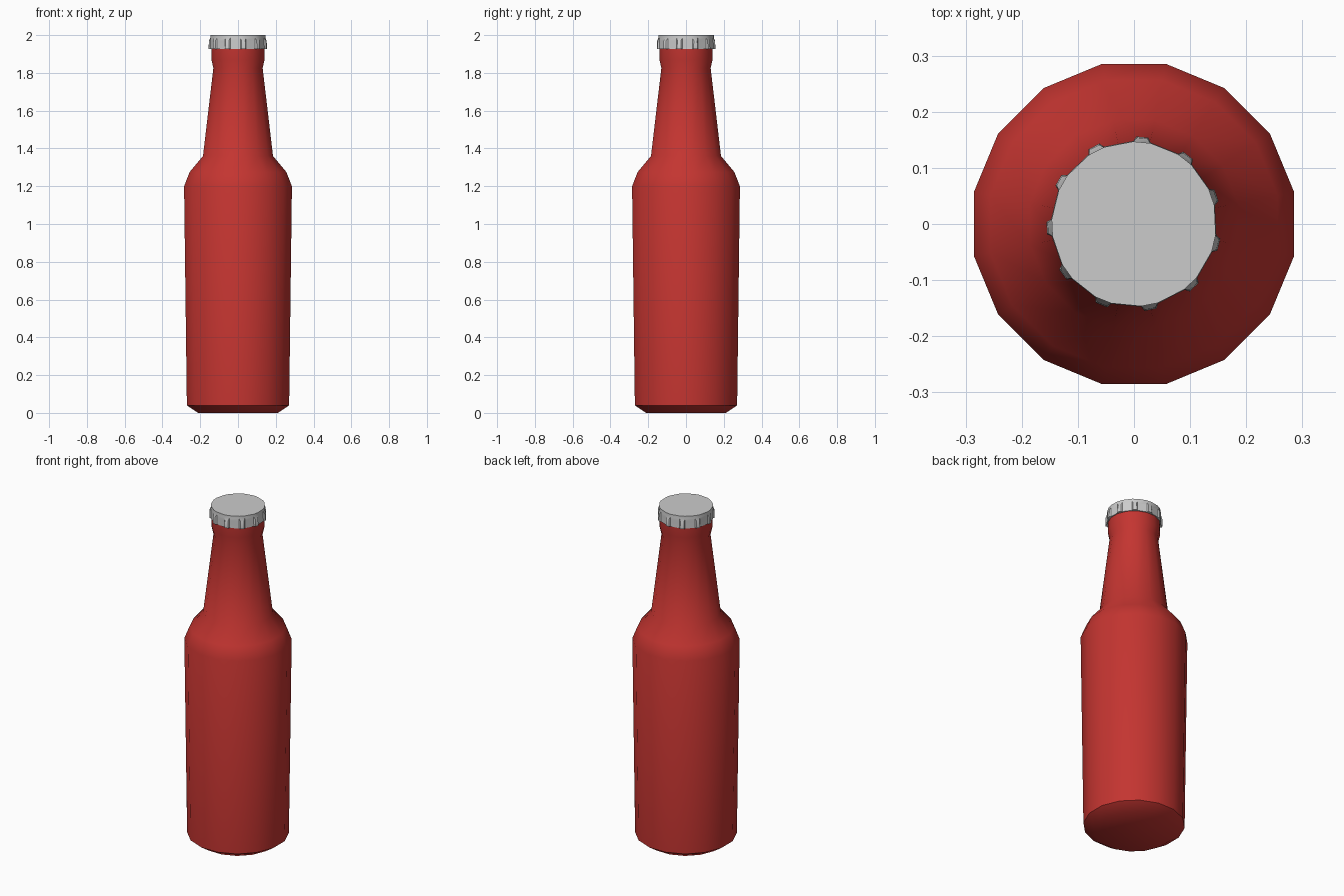
import bpy, bmesh
from math import cos, sin, pi, radians

if "Cube" in bpy.data.objects:
    bpy.data.objects.remove(bpy.data.objects["Cube"])


def skin(name, rings, smooth_angle, color=None, cap_bottom=True):
    """Join equal-sized rings of points into a closed object."""
    bm = bmesh.new()
    loops = [[bm.verts.new(p) for p in ring] for ring in rings]
    n = len(loops[0])
    for a, b in zip(loops, loops[1:]):
        for i in range(n):
            j = (i + 1) % n
            bm.faces.new((a[i], a[j], b[j], b[i]))
    if cap_bottom:
        bm.faces.new(loops[0][::-1])
    bm.faces.new(loops[-1])
    bmesh.ops.remove_doubles(bm, verts=bm.verts, dist=0.0005)
    mesh = bpy.data.meshes.new(name)
    bm.to_mesh(mesh)
    bm.free()
    obj = bpy.data.objects.new(name, mesh)
    bpy.context.collection.objects.link(obj)
    if color:
        mat = bpy.data.materials.new(name + "_material")
        mat.diffuse_color = color
        mat.use_nodes = True
        mat.node_tree.nodes["Principled BSDF"].inputs["Base Color"].default_value = mat.diffuse_color
        mesh.materials.append(mat)
    bpy.ops.object.select_all(action='DESELECT')
    obj.select_set(True)
    bpy.context.view_layer.objects.active = obj
    bpy.ops.object.shade_smooth_by_angle(angle=radians(smooth_angle))
    return obj


# Bottle: 16-sided lathe, corners offset by half a step
SIDES = 16
profile = [(0.215, 0.0), (0.276, 0.04), (0.291, 1.2), (0.261, 1.275),
           (0.189, 1.36), (0.133, 1.825), (0.143, 1.87), (0.142, 1.96)]
angles = [(i + 0.5) * 2 * pi / SIDES for i in range(SIDES)]
skin("bottle", [[(r * cos(a), r * sin(a), z) for a in angles] for r, z in profile],
     50, (0.55, 0.035, 0.03, 1))

# Crown cap: 11 narrow flutes flaring out towards the rim
FLUTES = 11


def crown_ring(z, r_valley, r_flute, outer_half, base_half=6.0):
    pts = []
    for k in range(FLUTES):
        mid = 84.5 + k * 360 / FLUTES
        for offset, r in ((-base_half, r_valley), (-outer_half, r_flute),
                          (outer_half, r_flute), (base_half, r_valley)):
            a = radians(mid + offset)
            pts.append((r * cos(a), r * sin(a), z))
    return pts


skin("bottle_cap", [crown_ring(1.927, 0.148, 0.156, 4.0),
                    crown_ring(1.97, 0.147, 0.154, 3.5),
                    crown_ring(1.985, 0.147, 0.147, 5.9),
                    crown_ring(2.0, 0.147, 0.147, 5.9)], 30)
